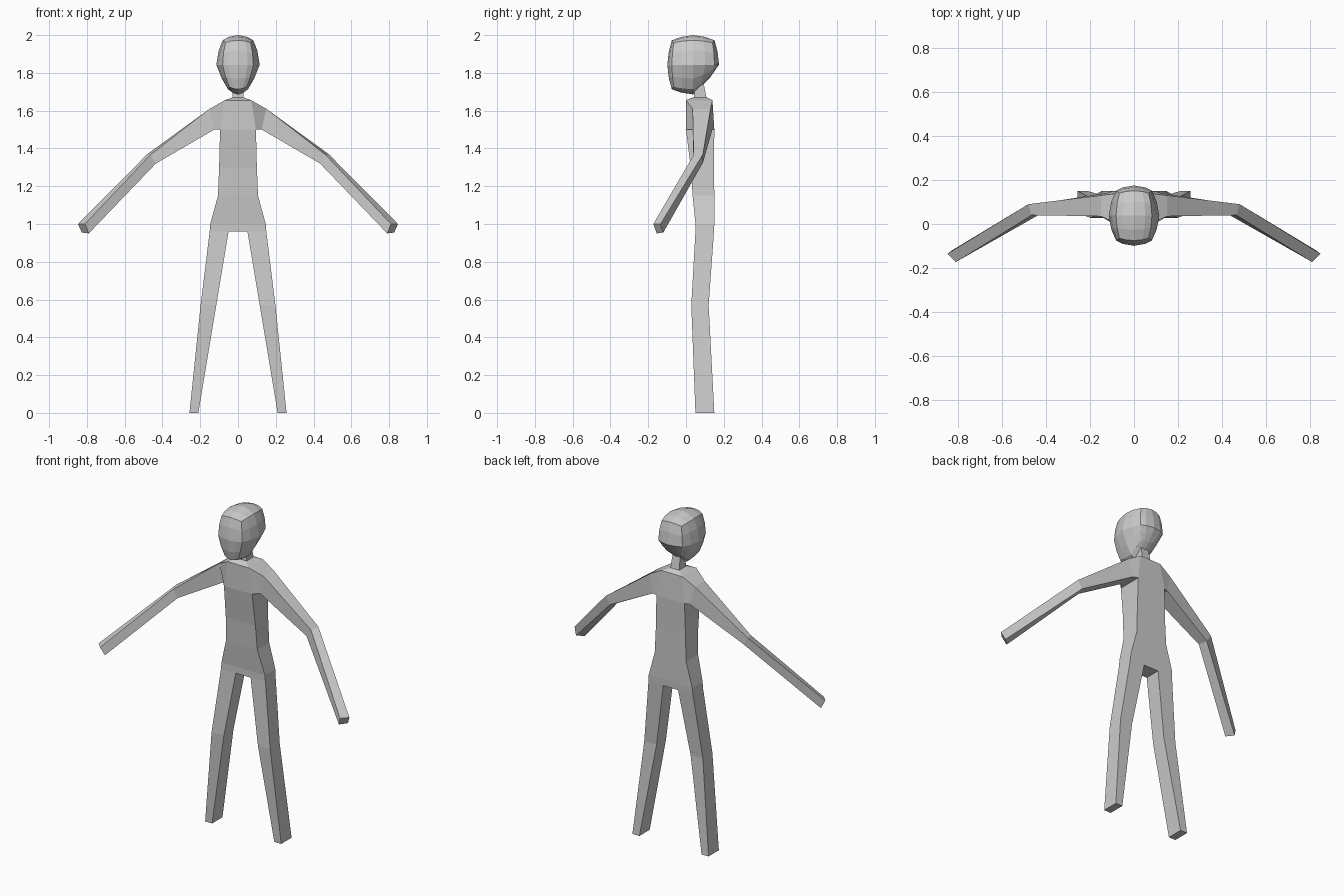
import bpy, bmesh
from mathutils import Vector

if "Cube" in bpy.data.objects:
    bpy.data.objects.remove(bpy.data.objects["Cube"], do_unlink=True)

grey = bpy.data.materials.new("plain grey")
grey.use_nodes = True
grey.diffuse_color = (0.6, 0.6, 0.6, 1)
grey.node_tree.nodes["Principled BSDF"].inputs["Base Color"].default_value = (0.6, 0.6, 0.6, 1)


def finish(bm, name, mirror=False):
    bmesh.ops.recalc_face_normals(bm, faces=bm.faces)
    mesh = bpy.data.meshes.new(name)
    bm.to_mesh(mesh)
    bm.free()
    mesh.materials.append(grey)
    obj = bpy.data.objects.new(name, mesh)
    bpy.context.collection.objects.link(obj)
    if mirror:
        obj.modifiers.new("Mirror", 'MIRROR').use_mirror_merge = False
    return obj


def loft(name, rings, mirror=False, start_cap=True):
    """Skin a run of four-cornered rings."""
    bm = bmesh.new()
    loops = [[bm.verts.new(p) for p in ring] for ring in rings]
    for a, b in zip(loops, loops[1:]):
        for i in range(4):
            j = (i + 1) % 4
            bm.faces.new((a[i], a[j], b[j], b[i]))
    if start_cap:
        bm.faces.new(loops[0])
    bm.faces.new(loops[-1])
    return finish(bm, name, mirror)


def slab(z, x0, x1, y0, y1):
    return [(x0, y0, z), (x1, y0, z), (x1, y1, z), (x0, y1, z)]


# Torso: height, half width, front, back
torso = [(0.96, 0.15, 0.05, 0.148), (1.0, 0.147, 0.05, 0.15),
         (1.15, 0.106, 0.035, 0.15), (1.3, 0.1, 0.025, 0.148),
         (1.5, 0.095, 0.0, 0.15), (1.655, 0.07, 0.0, 0.14),
         (1.67, 0.03, 0.035, 0.11)]
loft("torso", [slab(z, -w, w, f, b) for z, w, f, b in torso])

# Neck
loft("neck", [slab(1.66, -0.03, 0.03, 0.04, 0.11),
              slab(1.76, -0.025, 0.025, 0.05, 0.09)])

# Legs, bent slightly forward at the knee
loft("leg", [slab(0.0, 0.21, 0.257, 0.05, 0.15),
             slab(0.57, 0.115, 0.198, 0.028, 0.12),
             slab(0.96, 0.05, 0.15, 0.05, 0.148)], mirror=True)

# Arms: chest side, shoulder, elbow, wrist
loft("arm", [
    [(0.07, 0.0, 1.655), (0.07, 0.14, 1.655), (0.095, 0.15, 1.5), (0.095, 0.0, 1.5)],
    [(0.15, 0.035, 1.61), (0.15, 0.13, 1.61), (0.125, 0.14, 1.5), (0.125, 0.035, 1.5)],
    [(0.465, 0.04, 1.365), (0.48, 0.09, 1.37), (0.45, 0.09, 1.325), (0.435, 0.04, 1.32)],
    [(0.81, -0.173, 1.0), (0.847, -0.135, 1.0), (0.827, -0.12, 0.955), (0.79, -0.155, 0.95)],
], mirror=True, start_cap=False)

# Head: rounded block, narrowed to the jaw and raised at the nape
bm = bmesh.new()
bmesh.ops.create_cube(bm, size=2)
bmesh.ops.subdivide_edges(bm, edges=bm.edges[:], cuts=3, use_grid_fill=True)
for v in bm.verts:
    ball = v.co.normalized()
    x = ball.x
    y, z = (ball.lerp(v.co, 0.4)).yz
    low = max(0, -z)
    x *= 1 - 0.45 * low ** 1.3
    nape = low * max(0, y)
    v.co = Vector((0.115 * x, 0.038 + 0.137 * y - 0.035 * nape,
                   1.843 + 0.157 * z + 0.09 * nape))
finish(bm, "head")
